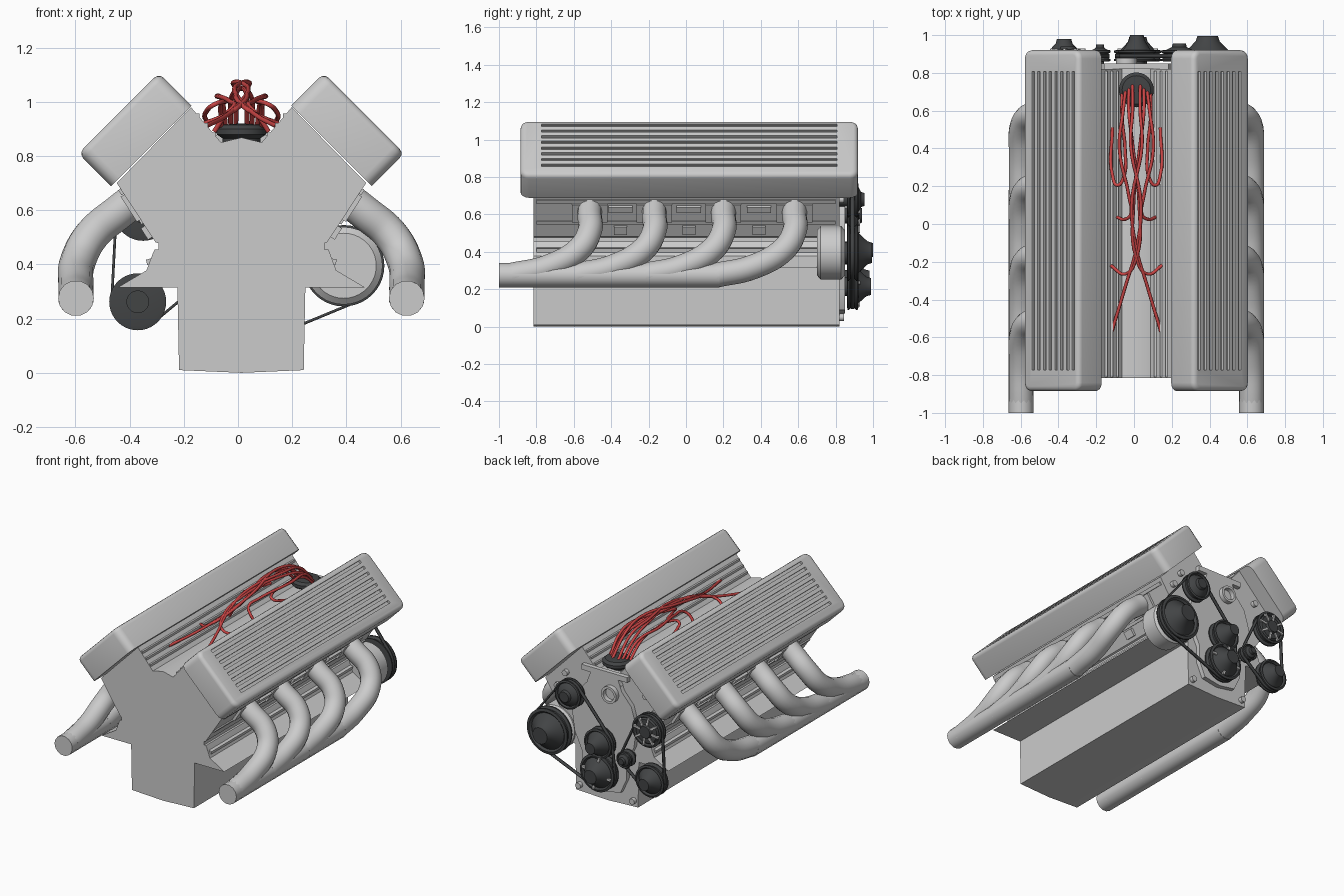
import bpy, bmesh
from math import cos, sin, pi, radians
from mathutils import Matrix, Vector
from mathutils.geometry import convex_hull_2d

if "Cube" in bpy.data.objects:
    bpy.data.objects.remove(bpy.data.objects["Cube"])

CX = 0.0125          # centre line of the engine
Y0, Y1 = -0.815, 0.82


def material(name, rgb):
    m = bpy.data.materials.new(name)
    m.diffuse_color = (*rgb, 1)
    m.use_nodes = True
    m.node_tree.nodes["Principled BSDF"].inputs["Base Color"].default_value = m.diffuse_color
    return m


DARK = material("dark_metal", (0.055, 0.058, 0.06))
RED = material("red_rubber", (0.6, 0.06, 0.06))


def finish(ob, mat=None, angle=35):
    bpy.ops.object.select_all(action='DESELECT')
    ob.select_set(True)
    bpy.context.view_layer.objects.active = ob
    if ob.type == 'CURVE':
        bpy.ops.object.convert(target='MESH')
    ob = bpy.context.object
    if mat:
        ob.data.materials.clear()
        ob.data.materials.append(mat)
    bpy.ops.object.shade_smooth_by_angle(angle=radians(angle))
    return ob


def make(name, bm, mat=None):
    bmesh.ops.recalc_face_normals(bm, faces=bm.faces)
    me = bpy.data.meshes.new(name)
    bm.to_mesh(me)
    bm.free()
    ob = bpy.data.objects.new(name, me)
    bpy.context.collection.objects.link(ob)
    return finish(ob, mat)


def mirror(ob):
    """Copy a part to the other bank."""
    bm = bmesh.new()
    bm.from_mesh(ob.data)
    bm.transform(Matrix.Translation((2 * CX, 0, 0)) @ Matrix.Diagonal((-1, 1, 1, 1)))
    ob.name = ob.name + "_right"
    make(ob.name.replace("_right", "_left"), bm)


def half_prism(name, half, y0, y1, mat=None):
    """Extrude a left-right symmetric outline along y."""
    pts = half + [(-x, z) for x, z in reversed(half) if x > 0]
    bm = bmesh.new()
    f = bm.faces.new([bm.verts.new((CX + x, y0, z)) for x, z in pts])
    r = bmesh.ops.extrude_face_region(bm, geom=[f])
    bmesh.ops.translate(bm, vec=(0, y1 - y0, 0),
                        verts=[v for v in r['geom'] if isinstance(v, bmesh.types.BMVert)])
    return make(name, bm, mat)


def boxes(name, items, mat=None):
    """items: (centre, size, tilt about y in degrees)"""
    bm = bmesh.new()
    for c, s, t in items:
        bmesh.ops.create_cube(bm, size=1, matrix=Matrix.Translation(c)
                              @ Matrix.Rotation(radians(t), 4, 'Y') @ Matrix.Diagonal((*s, 1)))
    return make(name, bm, mat)


def lathe(name, prof, loc, mat=None, axis='Y', steps=40):
    """Turn (radius, height) points about an axis."""
    bm = bmesh.new()
    vs = [bm.verts.new((r, 0, h)) for r, h in prof]
    es = [bm.edges.new(p) for p in zip(vs, vs[1:])]
    bmesh.ops.spin(bm, geom=vs + es, cent=(0, 0, 0), axis=(0, 0, 1), angle=2 * pi, steps=steps)
    bmesh.ops.remove_doubles(bm, verts=bm.verts, dist=1e-5)
    rot = Matrix.Rotation(-pi / 2, 4, 'X') if axis == 'Y' else Matrix()
    bm.transform(Matrix.Translation(loc) @ rot)
    return make(name, bm, mat)


def tube(name, pts, r, mat=None, sides=5):
    cu = bpy.data.curves.new(name, 'CURVE')
    cu.dimensions = '3D'
    cu.bevel_depth, cu.bevel_resolution = r, sides
    cu.resolution_u, cu.use_fill_caps = 6, True
    sp = cu.splines.new('BEZIER')
    sp.bezier_points.add(len(pts) - 1)
    for b, p in zip(sp.bezier_points, pts):
        b.co = (CX + p[0], p[1], p[2])
        b.handle_left_type = b.handle_right_type = 'AUTO'
    ob = bpy.data.objects.new(name, cu)
    bpy.context.collection.objects.link(ob)
    return finish(ob, mat, 50)


# Engine block with oil pan, side flanges, seam and V valley
half_prism("engine_block", [
    (0, 0), (0.23, 0.01), (0.236, 0.315), (0.456, 0.315), (0.35, 0.378), (0.325, 0.445),
    (0.32, 0.455), (0.306, 0.455), (0.306, 0.478), (0.317, 0.482), (0.46, 0.70),
    (0.186, 0.98), (0.075, 0.85), (0, 0.868)], Y0, Y1)

# Valve covers with grooved lids
bm = bmesh.new()
L, T, W = 0.42, 0.17, 1.805
bmesh.ops.create_cube(bm, size=1, matrix=Matrix.Diagonal((L, W, T, 1)))
up = [e for e in bm.edges if abs(e.verts[0].co.z - e.verts[1].co.z) > 0.1]
bmesh.ops.bevel(bm, geom=up, offset=0.045, segments=4, profile=0.5, affect='EDGES')
rim = [e for e in bm.edges if all(v.co.z > T / 2 - 1e-4 for v in e.verts)]
bmesh.ops.bevel(bm, geom=rim, offset=0.025, segments=3, profile=0.5, affect='EDGES')
place = Matrix.Translation((CX + 0.3925, 0.0175, 0.8975)) @ Matrix.Rotation(pi / 4, 4, 'Y')
bm.transform(place)
cover = make("valve_cover", bm)
grooves = []
for i in range(8):
    c = place @ Vector((-0.168 + i * 0.043, 0.0, T / 2))
    grooves.append((c, (0.018, 1.58, 0.028), 45))
cutter = boxes("groove_cutter", grooves)
cutter.hide_render = True
mod = cover.modifiers.new("grooves", 'BOOLEAN')
mod.object, mod.operation, mod.solver = cutter, 'DIFFERENCE', 'EXACT'
bpy.context.view_layer.objects.active = cover
bpy.ops.object.modifier_apply(modifier=mod.name)
bpy.data.objects.remove(cutter)
mirror(finish(cover, None, 35))

# Exhaust headers: four primaries into one collector per side
ports = (-0.515, -0.17, 0.2, 0.58)
for i, y in enumerate(ports):
    mirror(tube(f"exhaust_pipe_{i + 1}", [
        (0.34, y, 0.68), (0.45, y, 0.595), (0.55, y, 0.51), (0.602, y - 0.055, 0.415),
        (0.61, y - 0.22, 0.32), (0.61, y - 0.42, 0.275)], 0.066))
mirror(tube("exhaust_collector", [(0.61, 0.18, 0.275), (0.61, -1.0, 0.275)], 0.066))

# Head side details: port flanges, plug bosses and long rails
side = []
for y in ports:
    side.append(((CX + 0.405, y, 0.61), (0.025, 0.19, 0.11), 33))
for y in (-0.35, 0.015, 0.39):
    side.append(((CX + 0.42, y, 0.63), (0.03, 0.13, 0.035), 33))
    side.append(((CX + 0.345, y, 0.52), (0.03, 0.07, 0.05), 33))
side.append(((CX + 0.44, 0, 0.67), (0.02, 1.6, 0.022), 33))
side.append(((CX + 0.365, 0, 0.56), (0.02, 1.6, 0.018), 33))
side.append(((CX + 0.34, 0, 0.41), (0.02, 1.6, 0.02), 15))
mirror(boxes("head_details", side))

# Valley rails running between the heads
mirror(boxes("valley_rails", [
    ((CX + x, 0, 0.85 + (x - 0.075) * 1.17), (0.012, 1.62, 0.016), 0) for x in (0.1, 0.13, 0.16)]))

# Front timing cover, top bridge, water outlet and bolts
half_prism("timing_cover", [(0, 0.07), (0.12, 0.09), (0.165, 0.19), (0.165, 0.3), (0.22, 0.42),
                            (0.24, 0.56), (0.2, 0.69), (0.13, 0.77), (0.1, 0.85), (0, 0.85)], 0.80, 0.85)
boxes("front_bridge", [((CX, 0.835, 0.86), (0.34, 0.03, 0.035), 0)])
lathe("water_outlet", [(0.04, 0), (0.04, 0.04), (0.056, 0.04), (0.056, 0)], (-0.04, 0.84, 0.74))
bolts = [(0.1, 0.8), (0.2, 0.62), (0.3, 0.78), (0.36, 0.68), (0.2, 0.05)]
for i, (x, z) in enumerate(bolts):
    mirror(lathe(f"bolt_{i + 1}", [(0, 0), (0.02, 0), (0.02, 0.045), (0, 0.045)],
                 (CX + x, 0.80, z), steps=12))


# Accessory pulleys: x, z, radius, nose length
pulleys = {
    "alternator_pulley": (0.39, 0.395, 0.15, 0.995),
    "upper_pulley": (0.24, 0.68, 0.095, 0.955),
    "water_pump_pulley": (0.015, 0.41, 0.1, 1.0),
    "crank_pulley": (0.02, 0.215, 0.125, 0.99),
    "tensioner_pulley": (-0.18, 0.355, 0.055, 0.95),
    "fan_pulley": (-0.35, 0.595, 0.108, 0.94),
    "lower_pulley": (-0.37, 0.262, 0.105, 0.98),
}
for name, (x, z, r, nose) in pulleys.items():
    n = nose - 0.86
    lathe(name, [(0, 0), (r * 0.85, 0), (r, 0.004), (r, 0.012), (r - 0.015, 0.022), (r - 0.015, 0.038),
                 (r, 0.048), (r, 0.058), (r * 0.88, 0.062), (r * 0.8, 0.05), (r * 0.72, 0.062),
                 (r * 0.42, n * 0.8), (r * 0.36, n), (0, n)], (x, 0.86, z), DARK)
    # Shaft back to the engine
    lathe(name.replace("pulley", "shaft"), [(0, 0), (r * 0.4, 0), (r * 0.4, 0.07), (0, 0.07)],
          (x, 0.80, z), DARK, steps=20)

# Light vanes on the fan pulley and the crank damper
for name, count in (("fan_pulley", 8), ("crank_pulley", 4)):
    x, z, r, nose = pulleys[name]
    boxes(name.replace("pulley", "vanes"), [
        ((x + cos(a) * r * 0.62, 0.922, z + sin(a) * r * 0.62), (r * 0.5, 0.016, r * 0.12), -a * 180 / pi)
        for a in [2 * pi * k / count + 0.2 for k in range(count)]])

# Alternator body
lathe("alternator_body", [(0, 0), (0.12, 0), (0.143, 0.02), (0.143, 0.13), (0.12, 0.15), (0, 0.15)],
      (0.39, 0.70, 0.395))


# Drive belts wrapped round pulley groups
def belt(name, group):
    pts = []
    for g in group:
        x, z, r, _ = pulleys[g + "_pulley"]
        pts += [(x + (r - 0.004) * cos(k * pi / 16), z + (r - 0.004) * sin(k * pi / 16)) for k in range(32)]
    loop = [pts[i] for i in convex_hull_2d(pts)]
    bm = bmesh.new()
    a = [bm.verts.new((x, 0.88, z)) for x, z in loop]
    b = [bm.verts.new((x, 0.90, z)) for x, z in loop]
    for i in range(len(loop)):
        j = (i + 1) % len(loop)
        bm.faces.new((a[i], a[j], b[j], b[i]))
    ob = make(name, bm, DARK)
    ob.modifiers.new("thickness", 'SOLIDIFY').thickness = 0.01


belt("main_belt", ("alternator", "upper", "water_pump", "crank"))
belt("side_belt", ("fan", "lower", "tensioner"))

# Distributor
lathe("distributor_cap", [(0, 0), (0.07, 0), (0.07, 0.02), (0.092, 0.035), (0.092, 0.055),
                          (0.075, 0.07), (0, 0.075)], (CX, 0.71, 0.845), DARK, 'Z')

# Ignition wires, four to each side
routes = [
    [(0.075, 0.55, 1.0), (0.06, 0.4, 1.0), (0.07, 0.24, 1.0), (0.1, 0.205, 0.99), (0.125, 0.25, 0.97),
     (0.127, 0.51, 0.92)],
    [(0.07, 0.6, 1.0), (0.09, 0.4, 1.02), (0.04, 0.15, 1.0), (0.03, 0.05, 0.98), (0.06, 0.025, 0.95),
     (0.1, 0.035, 0.89)],
    [(0.04, 0.6, 1.0), (0.02, 0.42, 1.04), (-0.015, 0.1, 1.04), (0, -0.18, 0.99), (0.06, -0.265, 0.95),
     (0.135, -0.22, 0.92)],
    [(0.02, 0.6, 1.03), (0.03, 0.42, 1.07), (-0.025, 0.1, 1.05), (0, -0.13, 1.0), (0.055, -0.32, 0.95),
     (0.13, -0.57, 0.91)],
]
for side_name, s in (("right", 1), ("left", -1)):
    for i, route in enumerate(routes):
        start = (0.075 - i * 0.018, 0.69 + i * 0.018, 0.90)
        path = [(s * x, y, z) for x, y, z in [start] + route]
        tube(f"ignition_wire_{side_name}_{i + 1}", path, 0.009, RED, 2)
